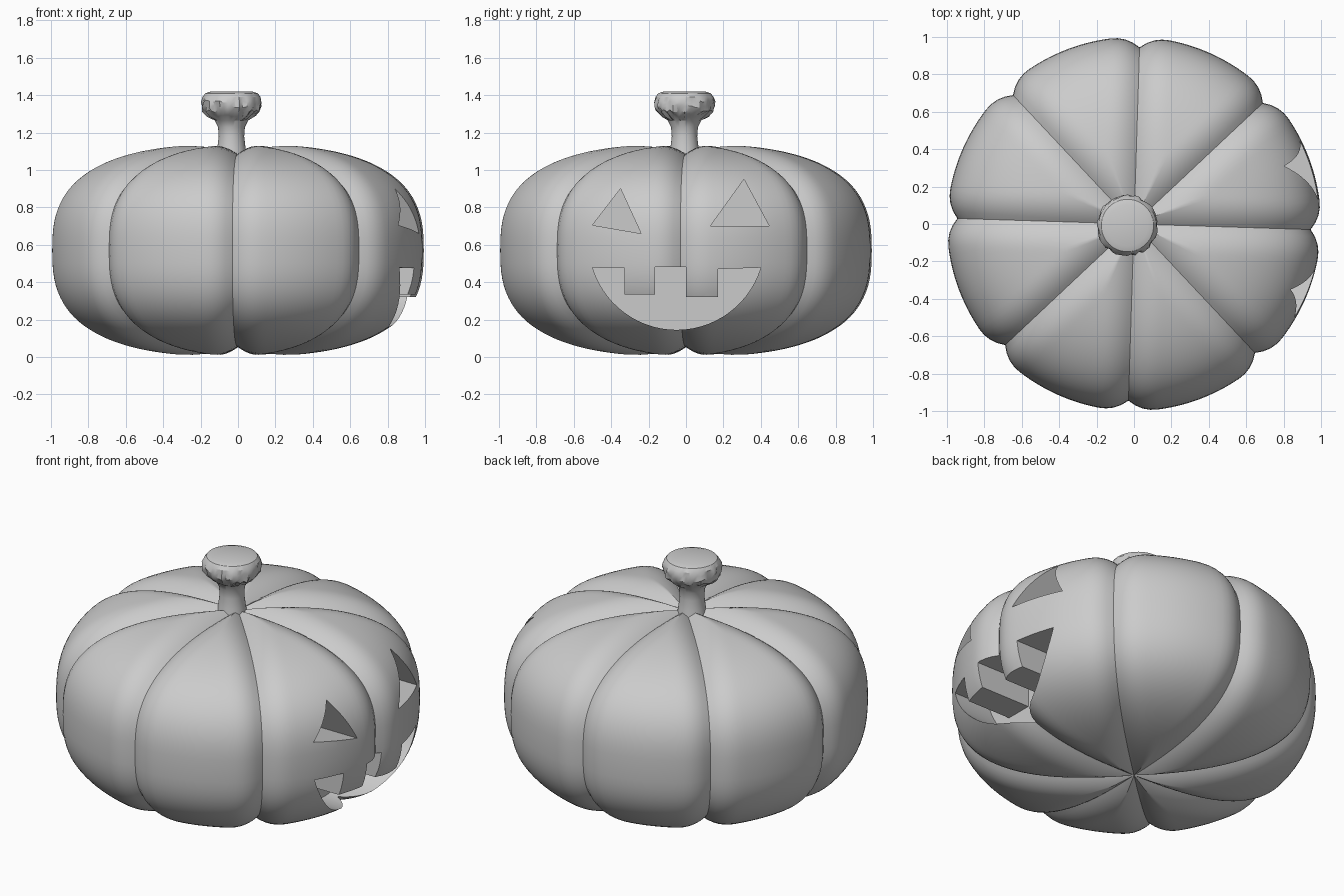
import bpy, bmesh, math, random

if "Cube" in bpy.data.objects:
    bpy.data.objects.remove(bpy.data.objects["Cube"])
random.seed(4)

grey = bpy.data.materials.new("plain grey")
grey.diffuse_color = (0.6, 0.6, 0.6, 1)
grey.use_nodes = True
grey.node_tree.nodes["Principled BSDF"].inputs["Base Color"].default_value = grey.diffuse_color


def add_object(name, bm):
    bmesh.ops.recalc_face_normals(bm, faces=bm.faces)
    mesh = bpy.data.meshes.new(name)
    bm.to_mesh(mesh)
    bm.free()
    ob = bpy.data.objects.new(name, mesh)
    bpy.context.collection.objects.link(ob)
    mesh.materials.append(grey)
    return ob


def skin(bm, rings, bottom, top):
    """Join closed rings of points, with a tip point at each end."""
    loops = [[bm.verts.new(p) for p in r] for r in rings]
    n = len(loops[0])
    for a, b in zip(loops, loops[1:]):
        for i in range(n):
            j = (i + 1) % n
            bm.faces.new((a[i], a[j], b[j], b[i]))
    lo, hi = bm.verts.new(bottom), bm.verts.new(top)
    for i in range(n):
        j = (i + 1) % n
        bm.faces.new((lo, loops[0][j], loops[0][i]))
        bm.faces.new((hi, loops[-1][i], loops[-1][j]))


def smooth(ob, angle):
    bpy.ops.object.select_all(action='DESELECT')
    ob.select_set(True)
    bpy.context.view_layer.objects.active = ob
    bpy.ops.object.shade_smooth_by_angle(angle=math.radians(angle))


# Body: squashed superellipse with eight creases pressed in along its normal
SEG, RINGS, HALF, N = 160, 56, 0.57, 2.7
TURN = math.radians(-1.8)
DEPTH, WIDTH = 0.055, 0.16
rings = []
for k in range(1, RINGS):
    t = -math.pi / 2 + math.pi * k / RINGS
    c, s = math.cos(t), math.sin(t)
    r = c ** (2 / N)
    h = math.copysign(abs(s) ** (2 / N), s)
    nr, nz = r ** (N - 1), math.copysign(abs(h) ** (N - 1), h) / HALF
    ln = math.hypot(nr, nz)
    ring = []
    for i in range(SEG):
        a = 2 * math.pi * i / SEG
        off = (a + math.pi / 8) % (math.pi / 4) - math.pi / 8
        d = min(1, abs(r * math.sin(off)) / WIDTH)
        dip = DEPTH * (1 - d) ** 2.2
        rr, z = r - dip * nr / ln, HALF + HALF * h - dip * nz / ln
        rr = max(rr, 0.01)
        ring.append((rr * math.cos(a + TURN), rr * math.sin(a + TURN), z))
    rings.append(ring)
bm = bmesh.new()
skin(bm, rings, (0, 0, DEPTH), (0, 0, 2 * HALF - DEPTH))
body = add_object("pumpkin_body", bm)

# Carved face on the +x side: outlines as (y, z)
arc = [(-0.05 + 0.47 * math.sin(t), 0.615 - 0.47 * math.cos(t))
       for t in [math.radians(73 - 146 * i / 28) for i in range(29)]]
mouth = [(-0.33, 0.475), (-0.33, 0.335), (-0.165, 0.335), (-0.165, 0.48),
         (0.0, 0.48), (0.0, 0.32), (0.17, 0.32), (0.17, 0.47)] + arc
left_eye = [(-0.5, 0.705), (-0.35, 0.9), (-0.24, 0.66)]
right_eye = [(0.13, 0.7), (0.31, 0.95), (0.445, 0.7)]
BACK = 0.62
bm = bmesh.new()
for outline in (left_eye, right_eye, mouth):
    face = bm.faces.new([bm.verts.new((BACK, y, z)) for y, z in outline])
    ext = bmesh.ops.extrude_face_region(bm, geom=[face], use_keep_orig=True)
    verts = [g for g in ext["geom"] if isinstance(g, bmesh.types.BMVert)]
    bmesh.ops.translate(bm, verts=verts, vec=(0.7, 0, 0))
cutter = add_object("face_cutter", bm)
cutter.hide_render = True
mod = body.modifiers.new("carve", 'BOOLEAN')
mod.operation, mod.solver, mod.object = 'DIFFERENCE', 'EXACT', cutter
bpy.context.view_layer.objects.active = body
bpy.ops.object.modifier_apply(modifier=mod.name)
bpy.data.objects.remove(cutter)
smooth(body, 32)

# Stem: flared stalk with a ragged band under its cap
profile = [(0.085, 1.06), (0.075, 1.12), (0.068, 1.18), (0.072, 1.23),
           (0.09, 1.265), (0.125, 1.29), (0.15, 1.315), (0.16, 1.34),
           (0.16, 1.365), (0.155, 1.39), (0.14, 1.41), (0.11, 1.42)]
rings = []
for r, z in profile:
    rough = 0.008 if 1.28 < z < 1.38 else 0
    ring = []
    for i in range(48):
        a = 2 * math.pi * i / 48
        q = r + random.uniform(-rough, rough)
        ring.append((-0.035 + q * math.cos(a), -0.008 + q * math.sin(a),
                     z + random.uniform(-rough, rough)))
    rings.append(ring)
bm = bmesh.new()
skin(bm, rings, (-0.035, -0.008, 1.06), (-0.035, -0.008, 1.42))
stem = add_object("stem", bm)
smooth(stem, 30)
